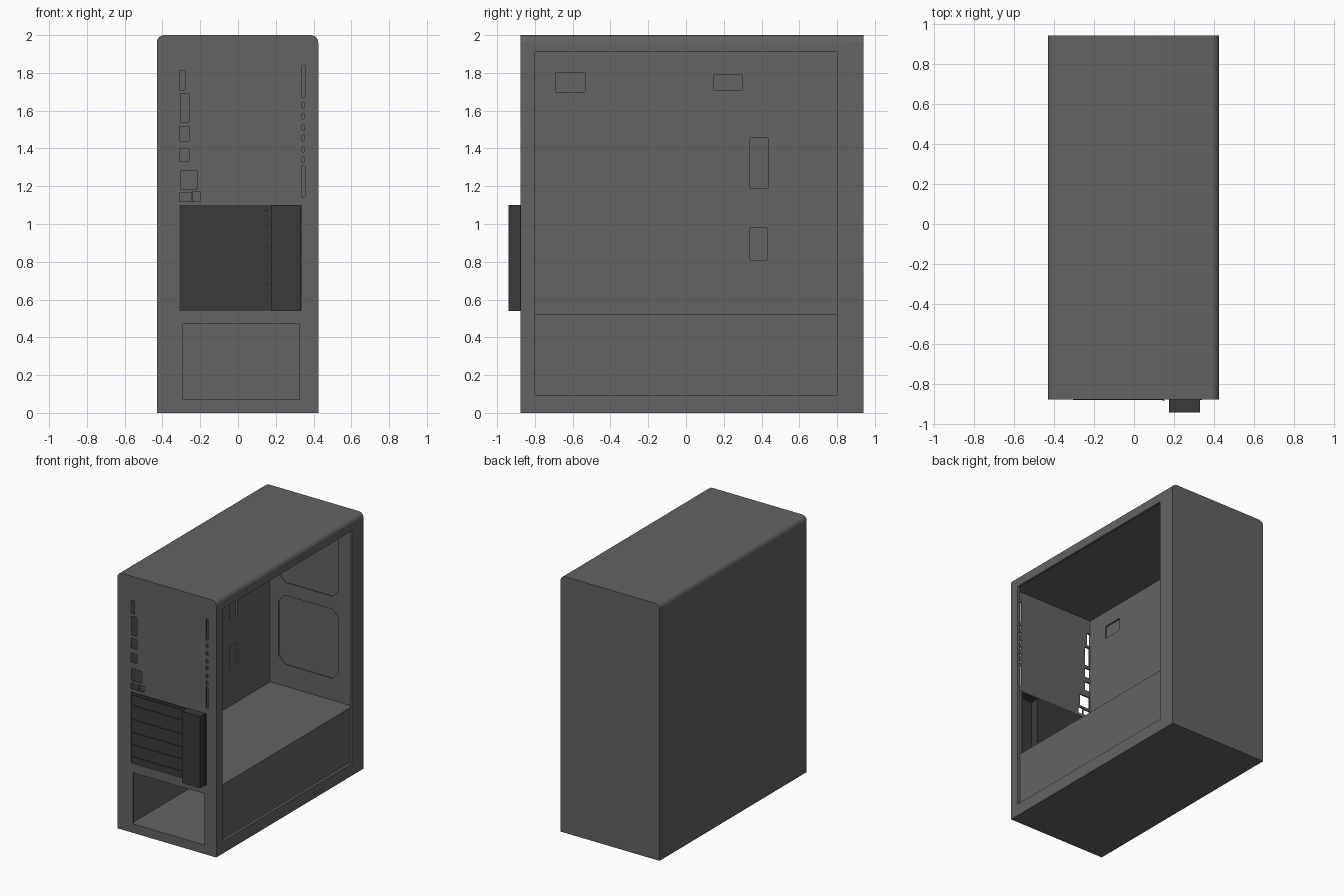
import bpy, bmesh, math
from mathutils import Vector

if "Cube" in bpy.data.objects:
    bpy.data.objects.remove(bpy.data.objects["Cube"])


def material(name, v):
    m = bpy.data.materials.new(name)
    m.diffuse_color = (v, v, v, 1)
    m.use_nodes = True
    m.node_tree.nodes["Principled BSDF"].inputs["Base Color"].default_value = m.diffuse_color
    return m


CASE = material("case_grey", 0.125)
DARK = material("slot_black", 0.042)


def rect(u0, u1, v0, v1, c=0.0):
    """Rectangle outline, with cut corners when c > 0."""
    if c == 0:
        return [(u0, v0), (u1, v0), (u1, v1), (u0, v1)]
    return [(u0 + c, v0), (u1 - c, v0), (u1, v0 + c), (u1, v1 - c),
            (u1 - c, v1), (u0 + c, v1), (u0, v1 - c), (u0, v0 + c)]


def add_prism(bm, outline, axis, a, b):
    """Extrude an outline along axis x (outline in y,z) or y (outline in x,z)."""
    def place(p, t):
        return Vector((t, p[0], p[1])) if axis == 'x' else Vector((p[0], t, p[1]))
    lo = [bm.verts.new(place(p, a)) for p in outline]
    hi = [bm.verts.new(place(p, b)) for p in outline]
    n = len(outline)
    faces = [bm.faces.new(lo), bm.faces.new(hi)]
    for i in range(n):
        j = (i + 1) % n
        faces.append(bm.faces.new((lo[i], lo[j], hi[j], hi[i])))
    bmesh.ops.recalc_face_normals(bm, faces=faces)


def make(name, prisms, mat=CASE):
    bm = bmesh.new()
    for p in prisms:
        add_prism(bm, *p)
    me = bpy.data.meshes.new(name)
    bm.to_mesh(me)
    bm.free()
    ob = bpy.data.objects.new(name, me)
    bpy.context.collection.objects.link(ob)
    me.materials.append(mat)
    return ob


def cut(ob, prisms):
    """Subtract prisms from an object and discard the cutter."""
    cutter = make("cutter", prisms)
    cutter.hide_render = True
    mod = ob.modifiers.new("cut", 'BOOLEAN')
    mod.operation = 'DIFFERENCE'
    mod.solver = 'EXACT'
    mod.object = cutter
    bpy.context.view_layer.objects.active = ob
    bpy.ops.object.modifier_apply(modifier=mod.name)
    bpy.data.objects.remove(cutter)


X0, X1, Y0, Y1, R = -0.43, 0.425, -0.875, 0.94, 0.04

# Outer shell: rounded top edges, hollow inside
profile = [(X0, 0), (X1, 0)]
for cx, start in ((X1 - R, 0), (X0 + R, 90)):
    for i in range(9):
        t = math.radians(start + i * 90 / 8)
        profile.append((cx + R * math.cos(t), 2 - R + R * math.sin(t)))
shell = make("outer_shell", [(profile, 'y', Y0, Y1)])
cut(shell, [(rect(X0 + 0.015, X1 - 0.02, 0.015, 1.975), 'y', Y0 + 0.012, Y1 - 0.015)])

# Side window opening
cut(shell, [(rect(-0.80, 0.80, 0.095, 1.91), 'x', 0.38, 0.5)])

# Rear panel: port holes, vent slits, slot bay and power supply bay
ports = [rect(-0.31, -0.28, 1.71, 1.81), rect(-0.305, -0.26, 1.54, 1.69),
         rect(-0.31, -0.26, 1.44, 1.515), rect(-0.31, -0.26, 1.33, 1.40),
         rect(-0.305, -0.215, 1.185, 1.28), rect(-0.31, -0.25, 1.12, 1.165),
         rect(-0.245, -0.20, 1.12, 1.17)]
slits = [rect(0.335, 0.355, 1.67, 1.84, 0.006), rect(0.335, 0.355, 1.14, 1.31, 0.006)]
slits += [rect(0.338, 0.352, z - 0.016, z + 0.016, 0.005)
          for z in (1.34, 1.395, 1.455, 1.51, 1.57, 1.63)]
bays = [rect(-0.31, 0.34, 0.54, 1.10), rect(-0.295, 0.325, 0.07, 0.47)]
cut(shell, [(o, 'y', -0.9, -0.845) for o in ports + slits + bays])

# Board tray with cable holes
tray = make("board_tray", [(rect(-0.862, 0.84, 0.016, 1.974), 'x', -0.325, -0.31)])
cut(tray, [(rect(*r), 'x', -0.36, -0.28) for r in (
    (-0.69, -0.535, 1.70, 1.80), (0.145, 0.30, 1.71, 1.79),
    (0.34, 0.435, 1.19, 1.455), (0.34, 0.43, 0.81, 0.98))])

# Inner fan wall with two eight-sided fan openings
fan_wall = make("fan_wall", [(rect(-0.41, 0.404, 0.016, 1.974), 'y', 0.84, 0.852)])
cut(fan_wall, [(rect(-0.237, 0.28, z, z + 0.54, 0.055), 'y', 0.8, 0.9)
               for z in (0.69, 1.33)])

# Ceiling and floor liners
make("ceiling_liner", [(rect(-0.31, 0.404, 1.92, 1.932), 'y', -0.862, 0.84)])
make("floor_liner", [(rect(-0.31, 0.404, 0.055, 0.068), 'y', -0.862, 0.84)])

# Power supply shroud: top plate and side plate
make("shroud", [([(-0.31, 0.52), (0.403, 0.52), (0.403, 0.068), (0.391, 0.068),
                  (0.391, 0.508), (-0.31, 0.508)], 'y', -0.862, 0.84)])

# Slot covers: backing plate, raised strips and screw tabs
marks = [0.54, 0.60, 0.695, 0.79, 0.89, 1.0, 1.08, 1.10]
covers = [(rect(-0.31, 0.175, 0.54, 1.10), 'y', -0.873, -0.864),
          (rect(0.33, 0.34, 0.54, 1.10), 'y', -0.879, -0.864)]
for a, b in zip(marks, marks[1:]):
    covers.append((rect(-0.305, 0.15, a + 0.005, b - 0.005), 'y', -0.879, -0.873))
    if b < 1.09:
        covers.append((rect(0.14, 0.155, b - 0.015, b - 0.007), 'y', -0.881, -0.879))
make("slot_covers", covers, DARK)

# Hollow screw cover box beside the slots
bx0, bx1, w = 0.175, 0.33, 0.01
make("slot_screw_box", [
    (rect(bx0, bx1, 0.54, 1.10), 'y', -0.94, -0.93),
    (rect(bx0, bx0 + w, 0.54, 1.10), 'y', -0.93, -0.864),
    (rect(bx1 - w, bx1, 0.54, 1.10), 'y', -0.93, -0.864),
    (rect(bx0 + w, bx1 - w, 0.54, 0.55), 'y', -0.93, -0.864),
    (rect(bx0 + w, bx1 - w, 1.09, 1.10), 'y', -0.93, -0.864)], DARK)

# Smooth the rounded top edges, keep the rest sharp
bpy.ops.object.select_all(action='DESELECT')
shell.select_set(True)
bpy.context.view_layer.objects.active = shell
bpy.ops.object.shade_smooth_by_angle(angle=math.radians(30))
